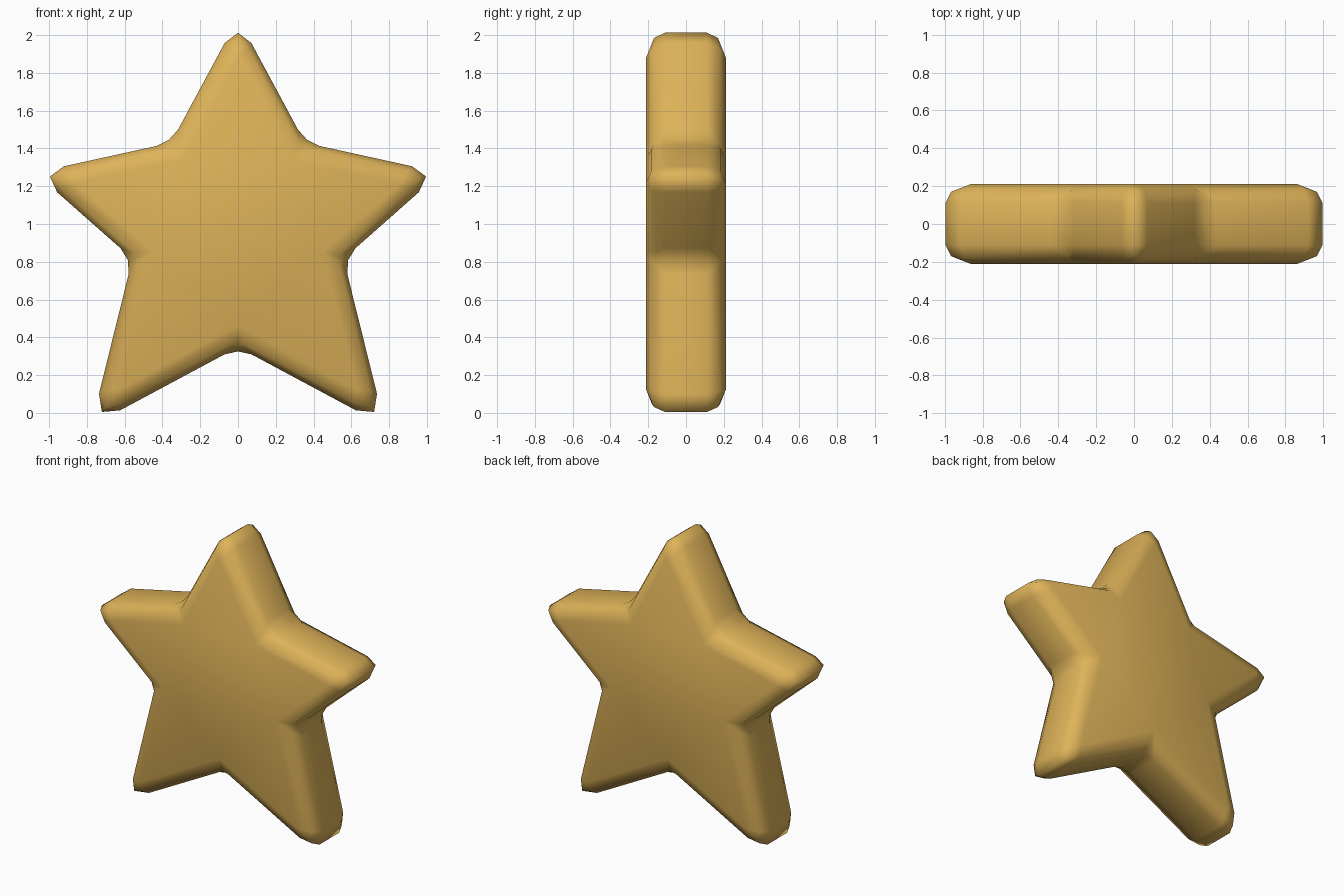
import bpy, bmesh

if "Cube" in bpy.data.objects:
    bpy.data.objects.remove(bpy.data.objects["Cube"])

# Gold colour
gold = bpy.data.materials.new("gold")
gold.diffuse_color = (0.73, 0.45, 0.10, 1)
gold.use_nodes = True
gold.node_tree.nodes["Principled BSDF"].inputs["Base Color"].default_value = gold.diffuse_color

# Right half of the sharp star outline (x, z), top tip to bottom notch
half = [(0, 2.09), (0.355, 1.43), (1.075, 1.272), (0.559, 0.816),
        (0.778, -0.069), (0, 0.348)]
outline = half + [(-x, z) for x, z in half[-2:0:-1]]
DEPTH = 0.212

# Star plate: extruded outline
bm = bmesh.new()
front = [bm.verts.new((x, -DEPTH, z)) for x, z in outline]
back = [bm.verts.new((x, DEPTH, z)) for x, z in outline]
n = len(outline)
bm.faces.new(front)
bm.faces.new(back[::-1])
for i in range(n):
    j = (i + 1) % n
    bm.faces.new((front[i], front[j], back[j], back[i]))
bmesh.ops.recalc_face_normals(bm, faces=bm.faces)
mesh = bpy.data.meshes.new("star")
bm.to_mesh(mesh)
bm.free()
mesh.materials.append(gold)
star = bpy.data.objects.new("star", mesh)
bpy.context.collection.objects.link(star)

# Rounded edges and tips, shaded smooth
for p in mesh.polygons:
    p.use_smooth = True
bev = star.modifiers.new("rounding", 'BEVEL')
bev.offset_type = 'WIDTH'
bev.width = 0.142
bev.segments = 2
bev.limit_method = 'NONE'
